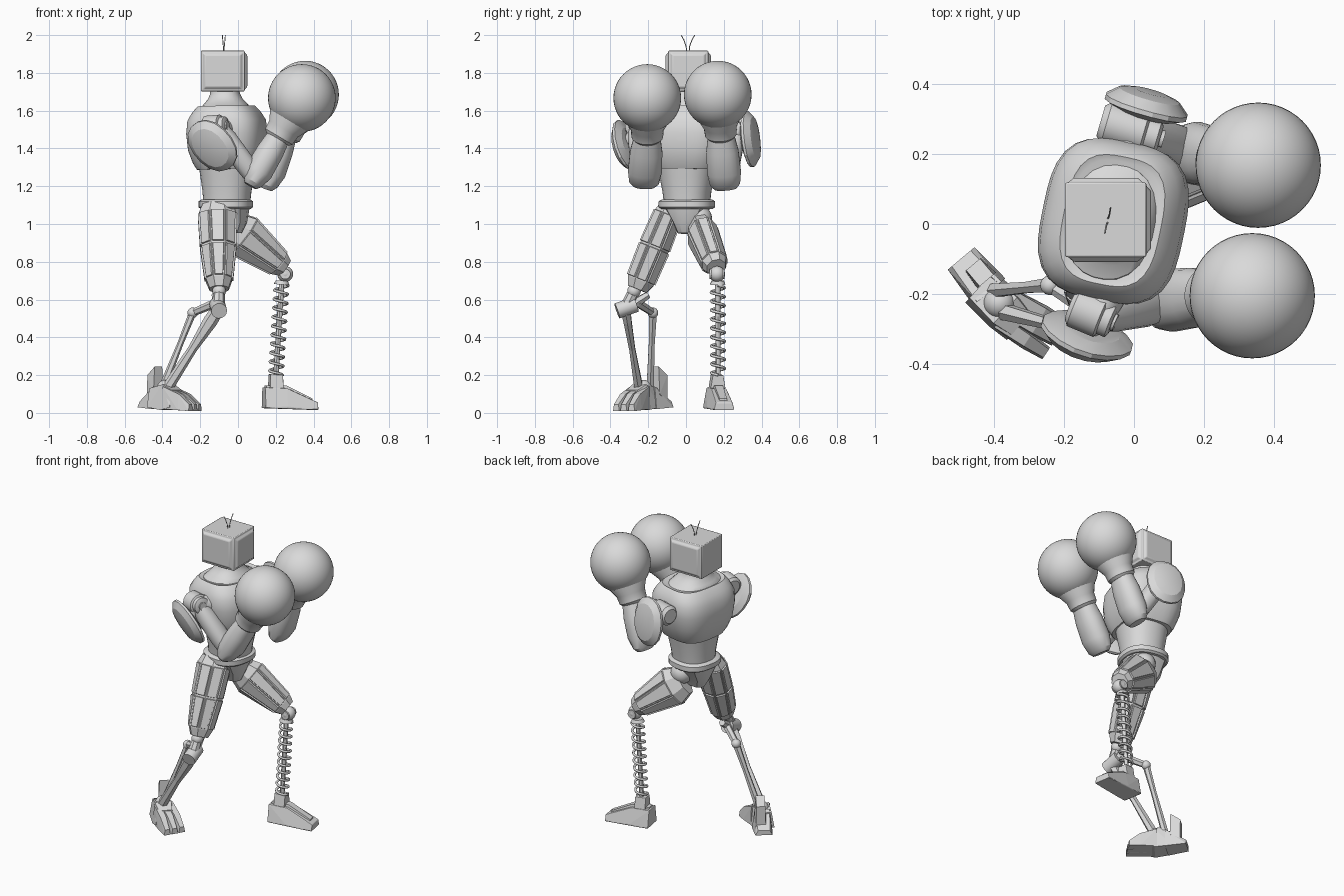
import bpy, bmesh, math
from mathutils import Vector, Matrix

old = bpy.data.objects.get("Cube")
if old:
    bpy.data.objects.remove(old, do_unlink=True)

GREY = (0.7, 0.7, 0.7, 1)
mat = bpy.data.materials.new("plain_grey")
mat.use_nodes = True
mat.diffuse_color = GREY
mat.node_tree.nodes["Principled BSDF"].inputs["Base Color"].default_value = GREY


def finish(name, bm, angle=30, bevel=0):
    """Turn a bmesh into a shaded, coloured object."""
    bmesh.ops.recalc_face_normals(bm, faces=bm.faces)
    mesh = bpy.data.meshes.new(name)
    bm.to_mesh(mesh)
    bm.free()
    mesh.materials.append(mat)
    ob = bpy.data.objects.new(name, mesh)
    bpy.context.collection.objects.link(ob)
    if bevel:
        mod = ob.modifiers.new("bevel", 'BEVEL')
        mod.width, mod.segments = bevel, 2
    if angle:
        bpy.ops.object.select_all(action='DESELECT')
        ob.select_set(True)
        bpy.context.view_layer.objects.active = ob
        bpy.ops.object.shade_smooth_by_angle(angle=math.radians(angle))


def loft(name, start, end, rings, sides=24, ref=(1, 0, 0), power=2, angle=30, panel=0):
    """Rings (t, ru, rv) between two points; u follows ref. Panel raises plates on the sides."""
    a, b = Vector(start), Vector(end)
    d = (b - a).normalized()
    u = Vector(ref)
    u = (u - d * u.dot(d)).normalized()
    v = d.cross(u)
    bm = bmesh.new()
    loops = []
    for t, ru, rv in rings:
        loop = []
        for i in range(sides):
            w = math.tau * (i + 0.5) / sides
            c, s = math.cos(w), math.sin(w)
            k = (abs(c) ** power + abs(s) ** power) ** (-1 / power)
            loop.append(bm.verts.new(a.lerp(b, t) + u * (ru * c * k) + v * (rv * s * k)))
        loops.append(loop)
    walls = []
    for lo, hi in zip(loops, loops[1:]):
        for i in range(sides):
            j = (i + 1) % sides
            walls.append(bm.faces.new((lo[i], lo[j], hi[j], hi[i])))
    bm.faces.new(loops[0])
    bm.faces.new(loops[-1])
    bmesh.ops.recalc_face_normals(bm, faces=bm.faces)
    if panel:
        long_walls = [f for f in walls if f.calc_area() > 0.01]
        bmesh.ops.inset_individual(bm, faces=long_walls, thickness=panel, depth=0)
        bmesh.ops.inset_individual(bm, faces=long_walls, thickness=panel * 0.4, depth=panel)
    finish(name, bm, angle)


def rod(name, a, b, r, r2=None, sides=12):
    loft(name, a, b, [(0, r, r), (1, r2 or r, r2 or r)], sides, (0.3, 0.9, 0.2))


def ball(name, p, r, seg=24):
    bm = bmesh.new()
    bmesh.ops.create_uvsphere(bm, u_segments=seg, v_segments=seg // 2, radius=r,
                              matrix=Matrix.Translation(p))
    finish(name, bm, 60)


def wedge(name, origin, yaw, ends, bevel=0):
    """Hull of cross-sections (forward, side, half width low, half width high, z low, z high)."""
    bm = bmesh.new()
    turn = Matrix.Translation(origin) @ Matrix.Rotation(math.radians(yaw), 4, 'Z')
    for f, s, wl, wh, lo, hi in ends:
        for side in (-1, 1):
            bm.verts.new(turn @ Vector((f, s + side * wl, lo)))
            bm.verts.new(turn @ Vector((f, s + side * wh, hi)))
    bmesh.ops.convex_hull(bm, input=bm.verts)
    bmesh.ops.dissolve_limit(bm, angle_limit=0.02, verts=bm.verts, edges=bm.edges)
    finish(name, bm, 0, bevel)


def wire(name, points, r):
    """Thin round wire through points."""
    cu = bpy.data.curves.new(name, 'CURVE')
    cu.dimensions, cu.bevel_depth, cu.bevel_resolution = '3D', r, 1
    sp = cu.splines.new('POLY')
    sp.points.add(len(points) - 1)
    for q, p in zip(sp.points, points):
        q.co = (*p, 1)
    cu.materials.append(mat)
    ob = bpy.data.objects.new(name, cu)
    bpy.context.collection.objects.link(ob)
    bpy.ops.object.select_all(action='DESELECT')
    ob.select_set(True)
    bpy.context.view_layer.objects.active = ob
    bpy.ops.object.convert(target='MESH')


# Head: box with raised, sloping panels on the front and both sides
bm = bmesh.new()
bmesh.ops.create_cube(bm, size=1, matrix=Matrix.Translation((-0.081, 0.012, 1.81))
                      @ Matrix.Diagonal((0.232, 0.212, 0.215, 1)))
bm.normal_update()
faces = [f for f in bm.faces if abs(f.normal.y) > 0.5 or f.normal.x > 0.5]
bmesh.ops.inset_individual(bm, faces=faces, thickness=0.012, depth=0)
bmesh.ops.inset_individual(bm, faces=faces, thickness=0.022, depth=0.014)
finish("head", bm, 30, 0.01)
for label, s in (("left", 1), ("right", -1)):
    wire(label + "_antenna", [(-0.075 + 0.008 * s * t, 0.01 + s * (0.006 + 0.03 * t * t),
                               1.91 + 0.09 * t) for t in (0, 0.35, 0.7, 1)], 0.0025)

# Torso, twisted slightly about the vertical
facing = (0.98, -0.2, 0)
loft("neck", (-0.065, 0.005, 1.57), (-0.07, 0.01, 1.72),
     [(0, 0.14, 0.18), (0.33, 0.125, 0.165), (0.45, 0.112, 0.125), (0.62, 0.09, 0.095),
      (0.8, 0.078, 0.08), (1, 0.075, 0.075)], 24, facing, 2.3)
loft("chest", (-0.055, 0.005, 1.29), (-0.062, 0.01, 1.635),
     [(0, 0.155, 0.168), (0.1, 0.175, 0.188), (0.3, 0.198, 0.215), (0.55, 0.205, 0.23),
      (0.75, 0.197, 0.23), (0.86, 0.175, 0.213), (0.94, 0.152, 0.196), (0.97, 0.14, 0.185),
      (0.95, 0.125, 0.17)], 40, facing, 3.1)
loft("abdomen", (-0.06, 0.005, 1.1), (-0.055, 0.005, 1.34),
     [(0, 0.122, 0.12), (0.3, 0.128, 0.128), (0.65, 0.142, 0.145), (1, 0.155, 0.16)],
     28, facing, 2.3)
loft("belt", (-0.065, 0.005, 1.08), (-0.065, 0.005, 1.13),
     [(0, 0.13, 0.135), (0.2, 0.142, 0.147), (0.8, 0.142, 0.147), (1, 0.125, 0.13)],
     28, facing, 2.5)
loft("pelvis", (-0.06, 0.005, 0.95), (-0.065, 0.005, 1.09),
     [(0, 0.08, 0.045), (0.4, 0.11, 0.07), (1, 0.125, 0.125)], 12, facing, 2.8)

# Arms: left is +y, right is -y
arms = {
    "left": dict(back=(-0.095, 0.295, 1.5), front=(0.075, 0.245, 1.5), elbow=(0.165, 0.205, 1.235),
                 wrist=(0.25, 0.185, 1.47), glove=(0.355, 0.168, 1.685),
                 plate=(0.035, 0.335, 1.45), out=(0.27, 0.95, 0.12), up=(0, 0, 1)),
    "right": dict(back=(-0.18, -0.23, 1.51), front=(-0.06, -0.28, 1.52), elbow=(0.09, -0.22, 1.245),
                  wrist=(0.215, -0.205, 1.46), glove=(0.338, -0.205, 1.667),
                  plate=(-0.135, -0.318, 1.415), out=(-0.38, -0.84, -0.38), up=(-0.62, 0, 0.78)),
}
for side, p in arms.items():
    p = {k: Vector(q) for k, q in p.items()}
    mid = p["back"].lerp(p["front"], 0.6)
    loft(side + "_shoulder_drum", p["back"], p["front"],
         [(0, 0.045, 0.045), (0.1, 0.062, 0.062), (0.72, 0.062, 0.062), (0.76, 0.05, 0.05),
          (0.95, 0.05, 0.05), (1, 0.035, 0.035)], 24, (0, 0, 1))
    rod(side + "_shoulder_axle", p["front"], p["front"].lerp(p["back"], -0.06), 0.025)
    root = Vector((-0.06, math.copysign(0.15, mid.y), 1.49))
    rod(side + "_shoulder_link", root, mid, 0.07, 0.05, 20)
    loft(side + "_upper_arm", mid, p["elbow"],
         [(0, 0.045, 0.045), (0.25, 0.058, 0.055), (0.7, 0.062, 0.055), (1, 0.05, 0.05)],
         16, (0, 1, 0), 2.4)
    loft(side + "_forearm", p["elbow"].lerp(p["wrist"], -0.2), p["wrist"],
         [(0, 0.06, 0.035), (0.08, 0.08, 0.055), (0.3, 0.09, 0.075), (0.7, 0.086, 0.072),
          (1, 0.07, 0.062)], 20, (0, 1, 0), 2.3)
    loft(side + "_glove_cuff", p["wrist"].lerp(p["glove"], -0.05), p["glove"],
         [(0, 0.07, 0.07), (0.06, 0.084, 0.084), (0.25, 0.088, 0.088), (0.5, 0.12, 0.12),
          (1, 0.13, 0.13)], 28, (0, 1, 0))
    ball(side + "_glove", p["glove"], 0.179, 48)
    n = p["out"].normalized()
    loft(side + "_shoulder_plate", p["plate"] - n * 0.025, p["plate"] + n * 0.045,
         [(0, 0.1, 0.08), (0.25, 0.15, 0.122), (0.45, 0.15, 0.122), (0.85, 0.115, 0.09),
          (1, 0.06, 0.05)], 16, p["up"], 2.2, 20)
    rod(side + "_plate_mount", mid, p["plate"], 0.03)

# Thighs: faceted shells with long raised plates
loft("right_thigh", (-0.11, -0.075, 1.1), (-0.1, -0.258, 0.655),
     [(0, 0.08, 0.06), (0.1, 0.1, 0.075), (0.5, 0.092, 0.082), (0.9, 0.07, 0.076),
      (1, 0.052, 0.055)], 8, (1, 0, 0), 2.6, 0, 0.008)
loft("left_thigh", (-0.035, 0.07, 0.985), (0.245, 0.16, 0.77),
     [(0, 0.09, 0.06), (0.2, 0.118, 0.078), (0.9, 0.07, 0.066), (1, 0.052, 0.052)],
     8, (0.7, 0, 0.7), 2.6, 0, 0.008)
for name, p in (("left_hip", (-0.02, 0.07, 1.03)), ("right_hip", (-0.1, -0.075, 1.04))):
    ball(name, p, 0.068)

# Left lower leg: knee joint, spring and rod
ball("left_knee", (0.25, 0.165, 0.735), 0.042)
rod("left_knee_axle", (0.25, 0.125, 0.735), (0.25, 0.205, 0.735), 0.028)
top, foot = Vector((0.232, 0.168, 0.7)), Vector((0.2, 0.17, 0.19))
rod("left_shin_rod", top, foot, 0.014)
rod("spring_seat", top, top.lerp(foot, 0.04), 0.032, 0.042, 16)
turns, steps = 10, 16
coil = []
for i in range(turns * steps + 1):
    w = math.tau * i / steps
    c = top.lerp(foot, 0.05 + 0.93 * i / (turns * steps))
    coil.append(c + Vector((math.cos(w), math.sin(w), 0)) * 0.036)
wire("left_shin_spring", coil, 0.0075)

# Left foot: sloping block with a raised ridge
heel = (0.205, 0.165, 0)
wedge("left_foot", heel, 10, [(-0.07, 0, 0.065, 0.045, 0.025, 0.135), (0.05, 0, 0.065, 0.04, 0.03, 0.13),
                              (0.215, 0, 0.055, 0.045, 0.015, 0.055)], 0.004)
wedge("left_foot_ridge", heel, 10, [(-0.06, 0, 0.03, 0.025, 0.1, 0.145), (0.05, 0, 0.03, 0.022, 0.1, 0.145),
                                    (0.19, 0, 0.024, 0.02, 0.04, 0.075)])
wedge("left_ankle", heel, 10, [(-0.04, 0, 0.04, 0.028, 0.13, 0.205), (0.03, 0, 0.04, 0.028, 0.13, 0.2)], 0.003)

# Right lower leg: slanted knee hub, fork and two struts
knee, rear, ankle = (-0.105, -0.32, 0.55), (-0.24, -0.175, 0.53), (-0.385, -0.225, 0.13)
ball("right_knee", (-0.1, -0.275, 0.645), 0.036)
rod("right_knee_link", (-0.1, -0.275, 0.645), knee, 0.03, 0.035, 8)
rod("right_knee_hub", (-0.1, -0.365, 0.54), (-0.11, -0.265, 0.575), 0.042, sides=20)
rod("right_knee_brace", (-0.11, -0.27, 0.58), (-0.12, -0.2, 0.625), 0.026, 0.02, 6)
rod("right_knee_fork", (-0.11, -0.26, 0.585), rear, 0.024, 0.02, 6)
ball("right_rear_joint", rear, 0.028)
loft("right_front_strut", knee, (-0.375, -0.25, 0.13),
     [(0, 0.03, 0.034), (0.15, 0.024, 0.038), (0.5, 0.018, 0.024), (1, 0.026, 0.03)], 6, (0, 1, 0), angle=0)
loft("right_rear_strut", rear, (-0.4, -0.19, 0.13),
     [(0, 0.024, 0.02), (0.4, 0.018, 0.016), (1, 0.022, 0.022)], 6, (0, 1, 0), angle=0)
ball("right_ankle", ankle, 0.045)

# Right foot: heel, spur, body and three close toes, bent along its length
sole = (-0.375, -0.24, 0)
wedge("right_foot_body", sole, -42, [(-0.09, 0, 0.06, 0.042, 0.03, 0.13), (0.01, 0, 0.065, 0.05, 0.015, 0.15),
                                     (0.07, 0, 0.06, 0.04, 0.03, 0.12)])
wedge("right_heel", sole, -50, [(-0.185, 0, 0.05, 0.035, 0.03, 0.06), (-0.06, 0, 0.06, 0.045, 0.02, 0.14)])
wedge("right_heel_spur", sole, -50, [(-0.15, 0.015, 0.03, 0.026, 0.05, 0.2),
                                     (-0.09, 0.015, 0.035, 0.026, 0.1, 0.245)])
for i, s in enumerate((-0.04, 0, 0.04)):
    wedge("right_toe_%d" % (i + 1), sole, -31 + s * 60,
          [(0.01, s, 0.024, 0.02, 0.02, 0.14), (0.11, s, 0.026, 0.018, 0.015, 0.1),
           (0.175, s, 0.02, 0.014, 0.01, 0.045)])
